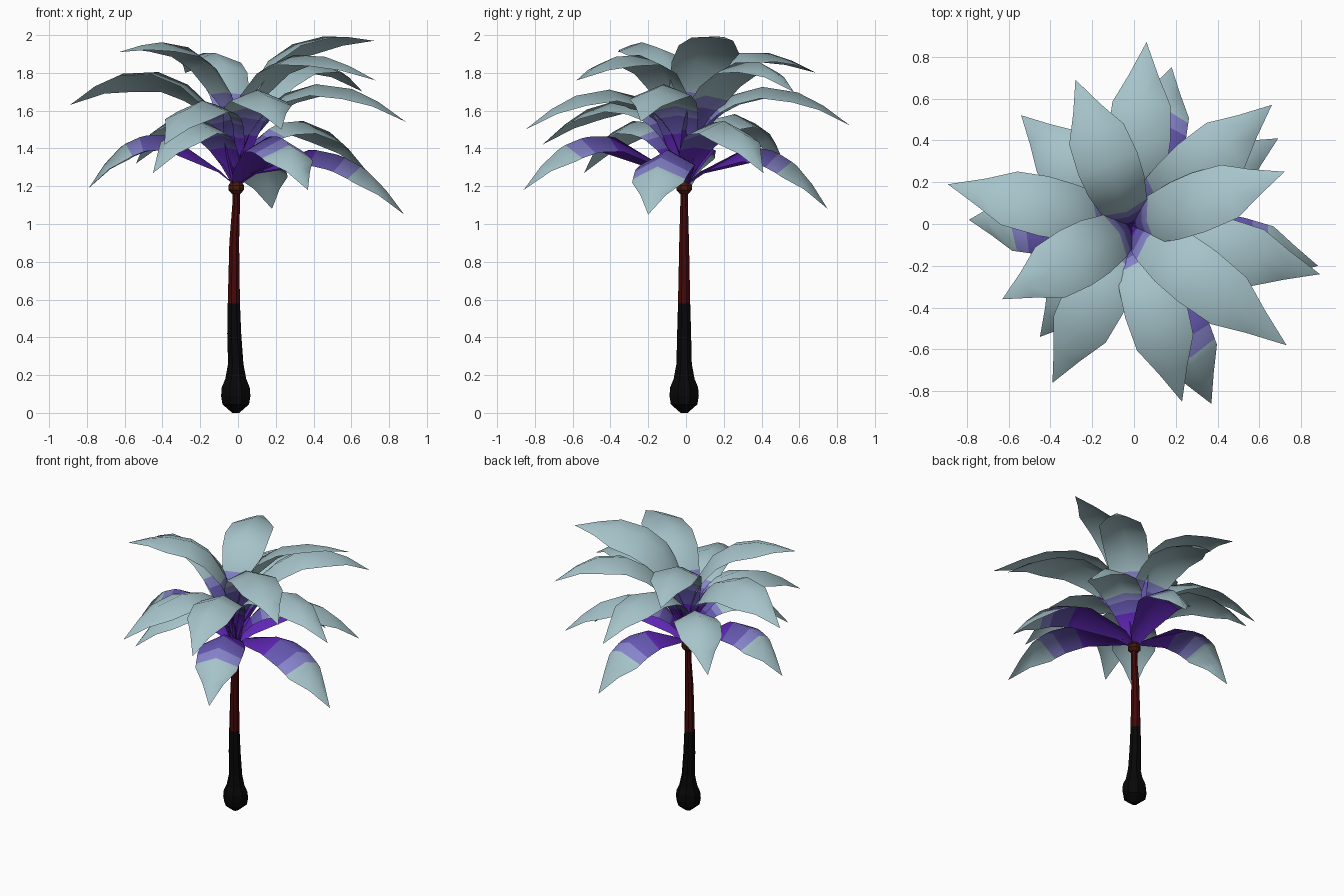
import bpy, bmesh, math
from mathutils import Vector

cube = bpy.data.objects.get("Cube")
if cube:
    bpy.data.objects.remove(cube, do_unlink=True)


def material(name, rgb):
    m = bpy.data.materials.new(name)
    m.use_nodes = True
    m.diffuse_color = (*rgb, 1)
    bsdf = m.node_tree.nodes["Principled BSDF"]
    bsdf.inputs["Base Color"].default_value = (*rgb, 1)
    bsdf.inputs["Roughness"].default_value = 0.9
    return m


BLACK = material("charred bark", (0.0025, 0.0022, 0.0022))
RED = material("dark red bark", (0.06, 0.0025, 0.0025))
BROWN = material("brown crown", (0.065, 0.010, 0.003))
FROND = [material("deep purple", (0.115, 0.02, 0.47)),
         material("violet", (0.135, 0.10, 0.45)),
         material("pale violet", (0.24, 0.23, 0.60)),
         material("pale teal", (0.38, 0.55, 0.59))]


def finish(name, bm, mats):
    mesh = bpy.data.meshes.new(name)
    bm.to_mesh(mesh)
    bm.free()
    for m in mats:
        mesh.materials.append(m)
    obj = bpy.data.objects.new(name, mesh)
    bpy.context.collection.objects.link(obj)


def column(name, rings, mats, split=9.0, sides=8):
    """Loft of (centre x, z, radius) rings; faces above split use the second material."""
    bm = bmesh.new()
    loops = []
    for x, z, r in rings:
        loops.append([bm.verts.new((x + r * math.cos(a), r * math.sin(a) - 0.01, z))
                      for a in (math.tau * (i + 0.5) / sides for i in range(sides))])
    for lo, hi in zip(loops, loops[1:]):
        for i in range(sides):
            j = (i + 1) % sides
            f = bm.faces.new((lo[i], lo[j], hi[j], hi[i]))
            f.material_index = int(f.calc_center_median().z > split)
    bm.faces.new(loops[0][::-1])
    bm.faces.new(loops[-1]).material_index = len(mats) - 1
    finish(name, bm, mats)


# Trunk with a bulbous foot, and the knob under the leaves
column("trunk", [(-0.012, 0, 0.02), (-0.012, 0.045, 0.076), (-0.012, 0.09, 0.084),
                 (-0.012, 0.135, 0.08), (-0.012, 0.18, 0.06), (-0.012, 0.26, 0.044),
                 (-0.02, 0.42, 0.04), (-0.022, 0.58, 0.035), (-0.02, 0.9, 0.028),
                 (-0.01, 1.1, 0.022), (-0.01, 1.2, 0.022)], [BLACK, RED], split=0.58)
column("crown_knob", [(-0.01, 1.16, 0.025), (-0.01, 1.18, 0.044),
                      (-0.01, 1.205, 0.044), (-0.01, 1.23, 0.025)], [BROWN])

WIDTH = [0.02, 0.085, 0.13, 0.155, 0.14, 0.0]   # half width from stem to tip


def half_width(t):
    s = min(t * 5, 4.9999)
    i = int(s)
    return WIDTH[i] + (WIDTH[i + 1] - WIDTH[i]) * (s - i)


def frond(name, tip, p1, p2, bands, arch, roll=0):
    """Arched leaf along a Bezier; p1 is (radius, z), p2 is (share of reach, z)."""
    base = Vector((-0.01, -0.01, 1.2))
    tip = Vector(tip)
    out = Vector((tip.x - base.x, tip.y - base.y, 0))
    reach = out.length
    out.normalize()
    flat = out.cross(Vector((0, 0, 1)))

    def handle(r, z):
        return Vector((base.x + out.x * r, base.y + out.y * r, z))
    a, b = handle(*p1), handle(p2[0] * reach, p2[1])

    def point(t):
        u = 1 - t
        return base * u**3 + a * 3 * u * u * t + b * 3 * u * t * t + tip * t**3

    stops = sorted({0, 0.14, 0.5, 0.65, 0.8, 0.9, 1, *bands})
    bm = bmesh.new()
    rows = []
    for t in stops:
        c = point(t)
        if t == 1:
            rows.append([bm.verts.new(c)] * 3)
            continue
        along = (point(t + 0.01) - c).normalized()
        up = flat.cross(along)
        grow = min(1, t * 2)
        lean = math.radians(roll) * grow
        side = flat * math.cos(lean) + up * math.sin(lean)
        w = half_width(t)
        drop = up * w * arch * grow      # the edges hang below the midrib
        rows.append([bm.verts.new(p) for p in
                     (c - side * w - drop * 0.7, c + drop * 0.3, c + side * w - drop * 0.7)])
    for k, (lo, hi) in enumerate(zip(rows, rows[1:])):
        mid = (stops[k] + stops[k + 1]) / 2
        for i in (0, 1):
            corners = list(dict.fromkeys((lo[i], lo[i + 1], hi[i + 1], hi[i])))
            f = bm.faces.new(corners)
            f.material_index = sum(mid > s for s in bands)
            f.smooth = True
    finish(name, bm, FROND)


# Drooping bottom fronds, purple well past half their length
for i, tip in enumerate([(0.88, -0.2, 1.05), (0.37, -0.86, 1.18),
                         (-0.79, 0.02, 1.19), (0.18, 0.75, 1.08)]):
    frond(f"bottom_frond_{i + 1}", tip, (0.2, 1.38), (0.6, tip[2] + 0.47),
          (0.54, 0.69, 0.77), 0.55)

# Short lower fronds
for i, tip in enumerate([(0.69, 0.41, 1.27), (-0.54, 0.52, 1.32), (-0.45, -0.54, 1.27)]):
    frond(f"lower_frond_{i + 1}", tip, (0.08, 1.48), (0.46, tip[2] + 0.47),
          (0.26, 0.36, 0.42), 0.45)

# Broad middle fronds
for i, (tip, roll) in enumerate([((0.06, 0.87, 1.52), 0), ((-0.89, 0.19, 1.63), -18),
                                 ((-0.39, -0.76, 1.42), 0), ((0.23, -0.85, 1.5), 0),
                                 ((0.89, -0.24, 1.54), 0), ((0.66, 0.57, 1.7), 0)]):
    frond(f"middle_frond_{i + 1}", tip, (0.04, 1.62), (0.42, tip[2] + 0.4),
          (0.24, 0.34, 0.4), 0.4, roll)

# Top fronds that shoot straight up, then level out
for i, (tip, roll) in enumerate([((0.72, 0.25, 1.97), 18), ((-0.28, 0.69, 1.8), 0),
                                 ((-0.63, -0.36, 1.91), 0), ((0.73, -0.58, 1.76), 0)]):
    frond(f"top_frond_{i + 1}", tip, (0, 1.84), (0.32, 2.04), (0.18, 0.27, 0.33), 0.35, roll)
